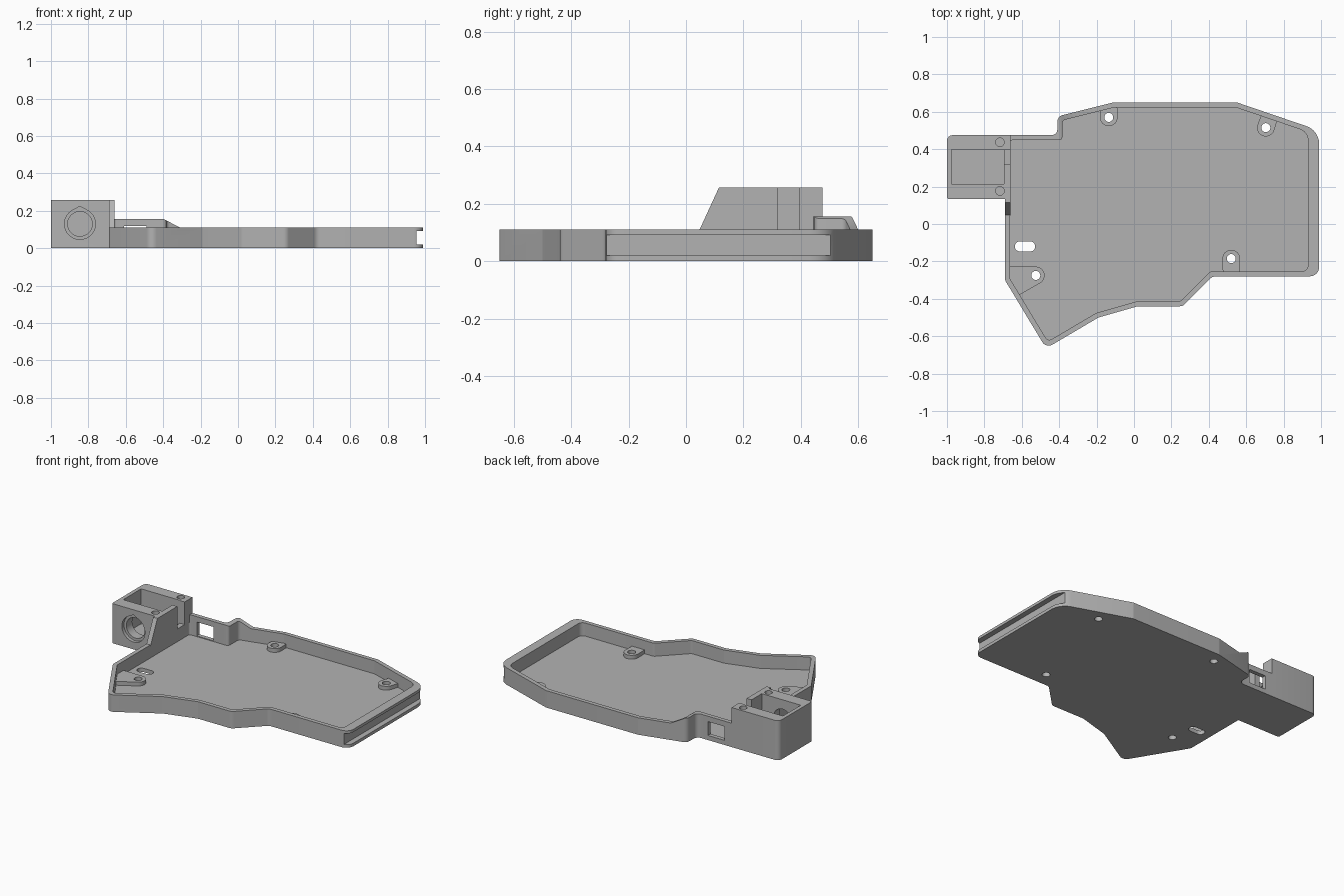
import bpy
import bmesh
import math
from mathutils import Vector
from mathutils.geometry import convex_hull_2d, intersect_line_line

if "Cube" in bpy.data.objects:
    bpy.data.objects.remove(bpy.data.objects["Cube"])

grey = bpy.data.materials.new("plain grey")
grey.use_nodes = True
grey.diffuse_color = (0.45, 0.45, 0.45, 1)
grey.node_tree.nodes["Principled BSDF"].inputs["Base Color"].default_value = grey.diffuse_color

WALL, FLOOR, RIM = 0.027, 0.025, 0.11


def prism(name, pts, lo, hi, axis="z"):
    """Extrude a 2D profile along an axis between lo and hi."""
    place = {"z": lambda u, v, w: (u, v, w),
             "y": lambda u, v, w: (u, w, v),
             "x": lambda u, v, w: (w, u, v)}[axis]
    bm = bmesh.new()
    rings = [[bm.verts.new(place(p[0], p[1], w)) for p in pts] for w in (lo, hi)]
    bm.faces.new(rings[0])
    bm.faces.new(rings[1])
    n = len(pts)
    for i in range(n):
        j = (i + 1) % n
        bm.faces.new((rings[0][i], rings[0][j], rings[1][j], rings[1][i]))
    bmesh.ops.recalc_face_normals(bm, faces=bm.faces)
    mesh = bpy.data.meshes.new(name)
    bm.to_mesh(mesh)
    bm.free()
    mesh.materials.append(grey)
    obj = bpy.data.objects.new(name, mesh)
    bpy.context.collection.objects.link(obj)
    return obj


def box(name, x0, x1, y0, y1, z0, z1):
    return prism(name, [(x0, y0), (x1, y0), (x1, y1), (x0, y1)], z0, z1)


def circle(cx, cy, r, n=32):
    return [(cx + r * math.cos(math.tau * i / n), cy + r * math.sin(math.tau * i / n))
            for i in range(n)]


def hull(pts):
    return [pts[i] for i in convex_hull_2d([Vector(p) for p in pts])]


def rounded(corners, steps=6):
    """Fillet every (x, y, radius) corner of a polygon."""
    out = []
    for i, (x, y, r) in enumerate(corners):
        p = Vector((x, y))
        a = (Vector(corners[i - 1][:2]) - p).normalized()
        b = (Vector(corners[(i + 1) % len(corners)][:2]) - p).normalized()
        if r <= 0:
            out.append((x, y))
            continue
        half = a.angle(b) / 2
        centre = p + (a + b).normalized() * (r / math.sin(half))
        start = p + a * (r / math.tan(half)) - centre
        end = p + b * (r / math.tan(half)) - centre
        sweep = start.angle_signed(end)
        for k in range(steps + 1):
            t = -sweep * k / steps
            c, s = math.cos(t), math.sin(t)
            out.append((centre.x + start.x * c - start.y * s,
                        centre.y + start.x * s + start.y * c))
    return out


def inset(corners, widths):
    """Move each edge of a clockwise outline inward by its own width."""
    lines = []
    for i, c in enumerate(corners):
        p = Vector(c[:2])
        q = Vector(corners[(i + 1) % len(corners)][:2])
        d = (q - p).normalized()
        shift = Vector((d.y, -d.x)) * widths[i]
        lines.append(((p + shift).to_3d(), (q + shift).to_3d()))
    out = []
    for i, c in enumerate(corners):
        hit = intersect_line_line(*lines[i - 1], *lines[i])[0]
        out.append((hit.x, hit.y, max(c[2] * 0.6, 0.012)))
    return out


def boolean(obj, tools, operation="DIFFERENCE"):
    for tool in tools:
        mod = obj.modifiers.new("cut", "BOOLEAN")
        mod.operation, mod.solver, mod.object = operation, "EXACT", tool
    bpy.context.view_layer.update()
    graph = bpy.context.evaluated_depsgraph_get()
    mesh = bpy.data.meshes.new_from_object(obj.evaluated_get(graph))
    obj.modifiers.clear()
    obj.data = mesh


def discard(tools):
    for tool in tools:
        bpy.data.objects.remove(tool)


# Tray outline, clockwise from the back right corner
outline = [(-0.69, 0.475, 0), (-0.41, 0.475, 0.03), (-0.41, 0.575, 0.035),
           (-0.11, 0.65, 0.04), (0.55, 0.65, 0.04), (0.99, 0.5, 0.1),
           (0.99, -0.28, 0.05), (0.42, -0.28, 0.04), (0.26, -0.44, 0.04),
           (0.02, -0.44, 0.04), (-0.19, -0.5, 0.04), (-0.47, -0.665, 0.04),
           (-0.69, -0.3, 0.05)]
widths = [WALL] * len(outline)
widths[5] = 0.06
tray = prism("tray", rounded(outline), 0, 0.155)

# Tray cavity, rim height, side groove, cable window and floor slot
slot = hull(circle(-0.61, -0.12, 0.027) + circle(-0.555, -0.12, 0.027))
tray_cuts = [
    prism("cavity", rounded(inset(outline, widths)), FLOOR, 0.4),
    prism("rim_cut", [(-0.31, RIM), (1.2, RIM), (1.2, 0.3), (-0.395, 0.3), (-0.395, 0.155)],
          -1, 1, "y"),
    box("side_rim_cut", -1, -0.2, -1, 0.42, RIM, 0.3),
    box("groove", 0.955, 1.1, -0.4, 0.7, 0.02, 0.092),
    box("window", -0.61, -0.49, 0.4, 0.6, 0.03, 0.12),
    prism("floor_slot", slot, -0.1, 0.1),
]
boolean(tray, tray_cuts)
discard(tray_cuts)

# Screw bosses, each a round post blended into the nearby wall
bosses = [
    ("back_right_boss", (-0.135, 0.57), [(-0.18, 0.62), (-0.09, 0.635)]),
    ("back_left_boss", (0.705, 0.515), [(0.683, 0.59), (0.768, 0.56)]),
    ("front_left_boss", (0.52, -0.185), [(0.475, -0.265), (0.565, -0.265)]),
    ("front_right_boss", (-0.525, -0.275),
     [(-0.675, -0.227), (-0.675, -0.295), (-0.622, -0.385)]),
]
parts = []
for name, centre, anchors in bosses:
    post = prism(name, hull(circle(*centre, 0.047) + anchors), 0.012, 0.05)
    hole = prism("screw_hole", circle(*centre, 0.024), -0.1, 0.2)
    boolean(post, [hole])
    boolean(tray, [hole])
    discard([hole])
    parts.append(post)

# Connector housing with its sloped side plate
TOP = 0.257
housing = prism("connector_housing", rounded(
    [(-1, 0.133, 0.012), (-1, 0.475, 0.03), (-0.685, 0.475, 0), (-0.685, 0.133, 0)]), 0, TOP)
plate = prism("side_plate", [(0.045, RIM - 0.005), (0.475, RIM - 0.005), (0.475, TOP),
                             (0.115, TOP)], -0.69, -0.66, "x")

# Housing pocket, wire channel, teardrop socket and lid screw holes
HX, HZ = -0.845, 0.13
teardrop = hull(circle(HX, HZ, 0.083) + [(HX, HZ + 0.094)])
housing_cuts = [
    box("pocket", -0.975, -0.695, 0.215, 0.398, 0.03, 0.4),
    box("wire_channel", -0.71, -0.6, 0.32, 0.395, RIM, 0.4),
    prism("socket", teardrop, 0.1, 0.155, "y"),
    prism("socket_bore", circle(HX, HZ, 0.066), 0.1, 0.3, "y"),
] + [prism("lid_hole", circle(-0.717, y, 0.023), 0.1, 0.4) for y in (0.437, 0.177)]
boolean(housing, housing_cuts)
boolean(plate, housing_cuts[1:2])
discard(housing_cuts)

# Smooth the fillets and bores, keep edges sharp
for obj in [tray, housing, plate] + parts:
    bpy.ops.object.select_all(action="DESELECT")
    obj.select_set(True)
    bpy.context.view_layer.objects.active = obj
    bpy.ops.object.shade_smooth_by_angle(angle=math.radians(30))
